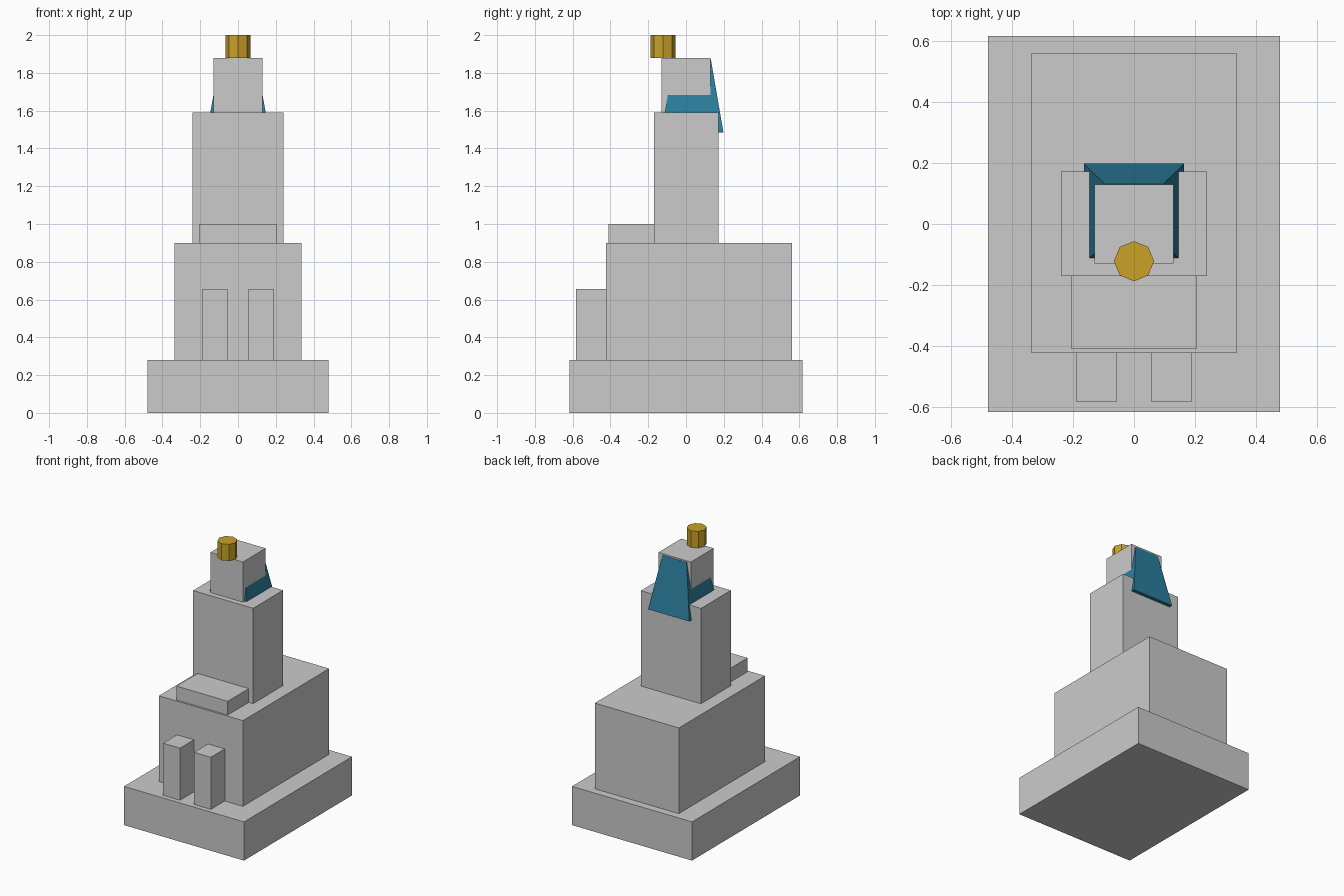
import bpy
import bmesh
from math import tau, cos, sin

default = bpy.data.objects.get("Cube")
if default:
    bpy.data.objects.remove(default, do_unlink=True)


def make_material(name, rgb):
    mat = bpy.data.materials.new(name)
    mat.use_nodes = True
    color = (*rgb, 1.0)
    mat.diffuse_color = color
    mat.node_tree.nodes["Principled BSDF"].inputs["Base Color"].default_value = color
    return mat


stone = make_material("grey stone", (0.6, 0.6, 0.6))
blue = make_material("teal blue cloth", (0.025, 0.21, 0.34))
gold = make_material("gold", (0.58, 0.36, 0.022))


def loft(name, bottom, top, z0, z1, mat):
    """Closed flat-faced solid between two outlines with matching corners."""
    bm = bmesh.new()
    low = [bm.verts.new((x, y, z0)) for x, y in bottom]
    high = [bm.verts.new((x, y, z1)) for x, y in top]
    bm.faces.new(low[::-1])
    bm.faces.new(high)
    for i in range(len(low)):
        j = (i + 1) % len(low)
        bm.faces.new((low[i], low[j], high[j], high[i]))
    mesh = bpy.data.meshes.new(name)
    bm.to_mesh(mesh)
    bm.free()
    mesh.materials.append(mat)
    obj = bpy.data.objects.new(name, mesh)
    bpy.context.collection.objects.link(obj)
    return obj


def rect(x0, x1, y0, y1):
    return [(x0, y0), (x1, y0), (x1, y1), (x0, y1)]


def block(name, x0, x1, y0, y1, z0, z1):
    outline = rect(x0, x1, y0, y1)
    return loft(name, outline, outline, z0, z1, stone)


# Pedestal, seat and stacked upper body
block("pedestal", -0.48, 0.48, -0.617, 0.617, 0, 0.28)
block("seat", -0.336, 0.336, -0.424, 0.562, 0.28, 0.9)
block("lap", -0.205, 0.205, -0.41, -0.15, 0.9, 1.0)
block("torso", -0.24, 0.24, -0.17, 0.172, 0.9, 1.59)
block("head", -0.13, 0.13, -0.13, 0.13, 1.59, 1.88)

# Pair of legs against the front of the seat
for side, name in ((-1, "right_leg"), (1, "left_leg")):
    a, b = sorted((side * 0.056, side * 0.191))
    block(name, a, b, -0.583, -0.424, 0.28, 0.657)

# Tapered headcloth, showing at the back and sides of the head
loft("headcloth", rect(-0.165, 0.165, -0.13, 0.198),
     rect(-0.097, 0.097, -0.065, 0.132), 1.485, 1.87, blue)

# Eight-sided ornament on the brow
ring = [(0.066 * cos(tau * i / 8), -0.122 + 0.066 * sin(tau * i / 8)) for i in range(8)]
loft("brow_ornament", ring, ring, 1.88, 2.0, gold)
